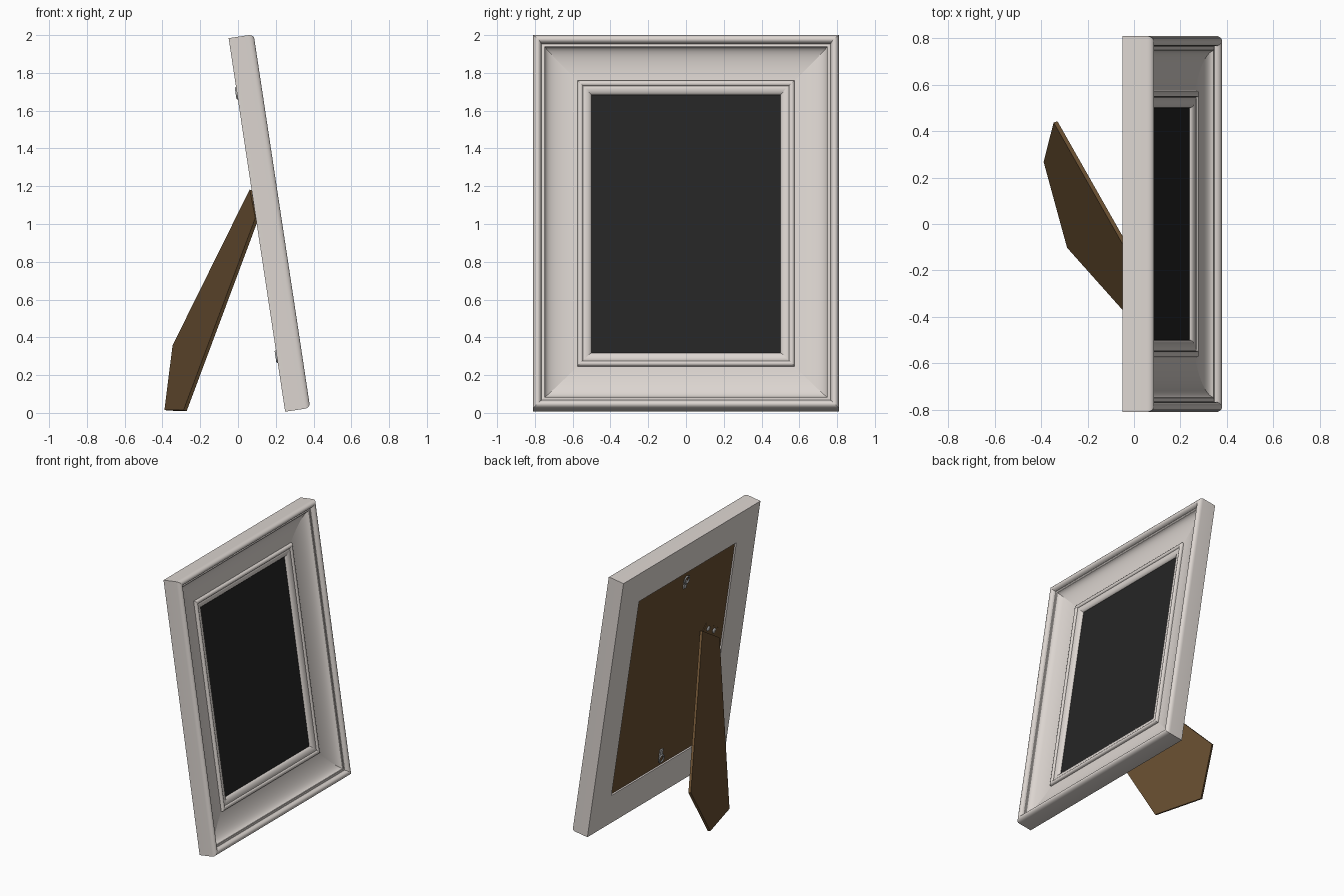
import bpy, bmesh, math
from mathutils import Matrix, Vector

cube = bpy.data.objects.get("Cube")
if cube:
    bpy.data.objects.remove(cube, do_unlink=True)


def material(name, color):
    m = bpy.data.materials.new(name)
    m.use_nodes = True
    m.diffuse_color = (*color, 1)
    m.node_tree.nodes["Principled BSDF"].inputs["Base Color"].default_value = (*color, 1)
    return m


cream = material("warm white paint", (0.72, 0.67, 0.635))
black = material("dark glass", (0.018, 0.018, 0.018))
brown = material("brown board", (0.14, 0.078, 0.031))
steel = material("grey metal", (0.45, 0.45, 0.45))

# Leaning frame space: X out of the picture, Y across, Z up the frame
LEAN = Matrix.Translation((0.10, 0, 0.995)) @ Matrix.Rotation(math.radians(-8.6), 4, "Y")
HALF_W, HALF_H = 0.81, 1.0


def finish(name, bm, mat, matrix=LEAN, angle=35):
    bmesh.ops.recalc_face_normals(bm, faces=bm.faces)
    for f in bm.faces:
        f.smooth = True
    for e in bm.edges:
        if e.calc_face_angle(0) > math.radians(angle):
            e.smooth = False
    mesh = bpy.data.meshes.new(name)
    bm.to_mesh(mesh)
    bm.free()
    mesh.materials.append(mat)
    ob = bpy.data.objects.new(name, mesh)
    bpy.context.collection.objects.link(ob)
    ob.matrix_world = matrix
    return ob


def box(name, centre, size, mat, turn=0):
    bm = bmesh.new()
    m = (Matrix.Translation(centre) @ Matrix.Rotation(turn, 4, "X")
         @ Matrix.Diagonal((*size, 1)))
    bmesh.ops.create_cube(bm, size=1, matrix=m)
    return finish(name, bm, mat)


def arc(cx, cy, rx, ry, start, end, steps):
    angles = [math.radians(start + (end - start) * i / steps) for i in range(steps + 1)]
    return [(cx + rx * math.cos(a), cy + ry * math.sin(a)) for a in angles]


# Moulding profile: (distance in from the outer edge, height above the back)
profile = [(0, 0)]
profile += arc(0.022, 0.106, 0.022, 0.028, 180, 0, 10)          # outer lip
profile += [(0.046, 0.104), (0.06, 0.106)]                      # groove
profile += arc(0.235, 0.106, 0.172, 0.056, 182, 270, 10)        # cove
profile += arc(0.25, 0.058, 0.014, 0.011, 180, 0, 8)            # inner bead
profile += arc(0.27, 0.036, 0.04, 0.024, 90, 0, 6)              # sight edge
profile += [(0.31, 0.02), (0.235, 0.02), (0.235, 0)]            # rear rabbet

# Mitred frame: the profile carried round four corners
bm = bmesh.new()
rings = []
for d, n in profile:
    w, h = HALF_W - d, HALF_H - d
    rings.append([bm.verts.new((n, y, z)) for y, z in ((-w, -h), (w, -h), (w, h), (-w, h))])
for a, b in zip(rings, rings[1:] + rings[:1]):
    for i in range(4):
        j = (i + 1) % 4
        bm.faces.new((a[i], a[j], b[j], b[i]))
    for i in range(4):
        bm.edges.get((a[i], b[i])).smooth = False
finish("frame_moulding", bm, cream)

# Glass and backing board
box("glass", (0.029, 0, 0), (0.016, 1.01, 1.39), black)
box("backing_board", (0.016, 0, 0), (0.009, 1.149, 1.529), brown)

# Easel leg: tapered board with a pointed foot, swung diagonally
outline = [(0.07, -0.28, 1.18), (0.10, -0.526, 1.03), (-0.28, -0.10, 0.012),
           (-0.381, 0.27, 0.014), (-0.338, 0.44, 0.355)]
pts = [Vector(p) for p in outline]
normal = (pts[1] - pts[0]).cross(pts[4] - pts[0]).normalized()
bm = bmesh.new()
face = bm.faces.new([bm.verts.new(p - normal * 0.009) for p in pts])
new = bmesh.ops.extrude_face_region(bm, geom=[face])["geom"]
bmesh.ops.translate(bm, vec=normal * 0.018, verts=[v for v in new if isinstance(v, bmesh.types.BMVert)])
finish("easel_leg", bm, brown, Matrix.Identity(4))


def dome(name, y, z, radius):
    bm = bmesh.new()
    m = Matrix.Translation((0.008, y, z)) @ Matrix.Diagonal((0.5, 1, 1, 1))
    bmesh.ops.create_uvsphere(bm, u_segments=12, v_segments=8, radius=radius, matrix=m)
    finish(name, bm, steel)


# Hinge leaf and its screws, in line with the top of the leg
along = Vector((0, -0.246, -0.152)).normalized()
hinge = Vector((0.010, -0.42, 0.14))
box("hinge_leaf", hinge, (0.006, 0.2, 0.06), brown, math.atan2(along.z, along.y))
for side in (-1, 1):
    p = hinge + along * 0.045 * side
    dome("hinge_screw", p.y, p.z, 0.02)


# Hangers: strap, screw and ring at top and bottom
def ring(name, centre, radius, thick):
    bm = bmesh.new()
    loops = []
    for i in range(20):
        a = math.tau * i / 20
        out = Vector((0, math.cos(a), math.sin(a)))
        loops.append([bm.verts.new(Vector(centre) + out * (radius + thick * math.cos(t))
                                   + Vector((thick * math.sin(t), 0, 0)))
                      for t in (math.tau * k / 6 for k in range(6))])
    for i in range(20):
        a, b = loops[i], loops[(i + 1) % 20]
        for k in range(6):
            m = (k + 1) % 6
            bm.faces.new((a[k], a[m], b[m], b[k]))
    finish(name, bm, steel, angle=70)


for label, side in (("top", 1), ("bottom", -1)):
    box(label + "_hanger_strap", (0.007, 0, 0.665 * side), (0.01, 0.03, 0.06), steel)
    dome(label + "_hanger_screw", 0, 0.65 * side, 0.016)
    ring(label + "_hanger_ring", (-0.002, 0, 0.705 * side), 0.027, 0.006)
